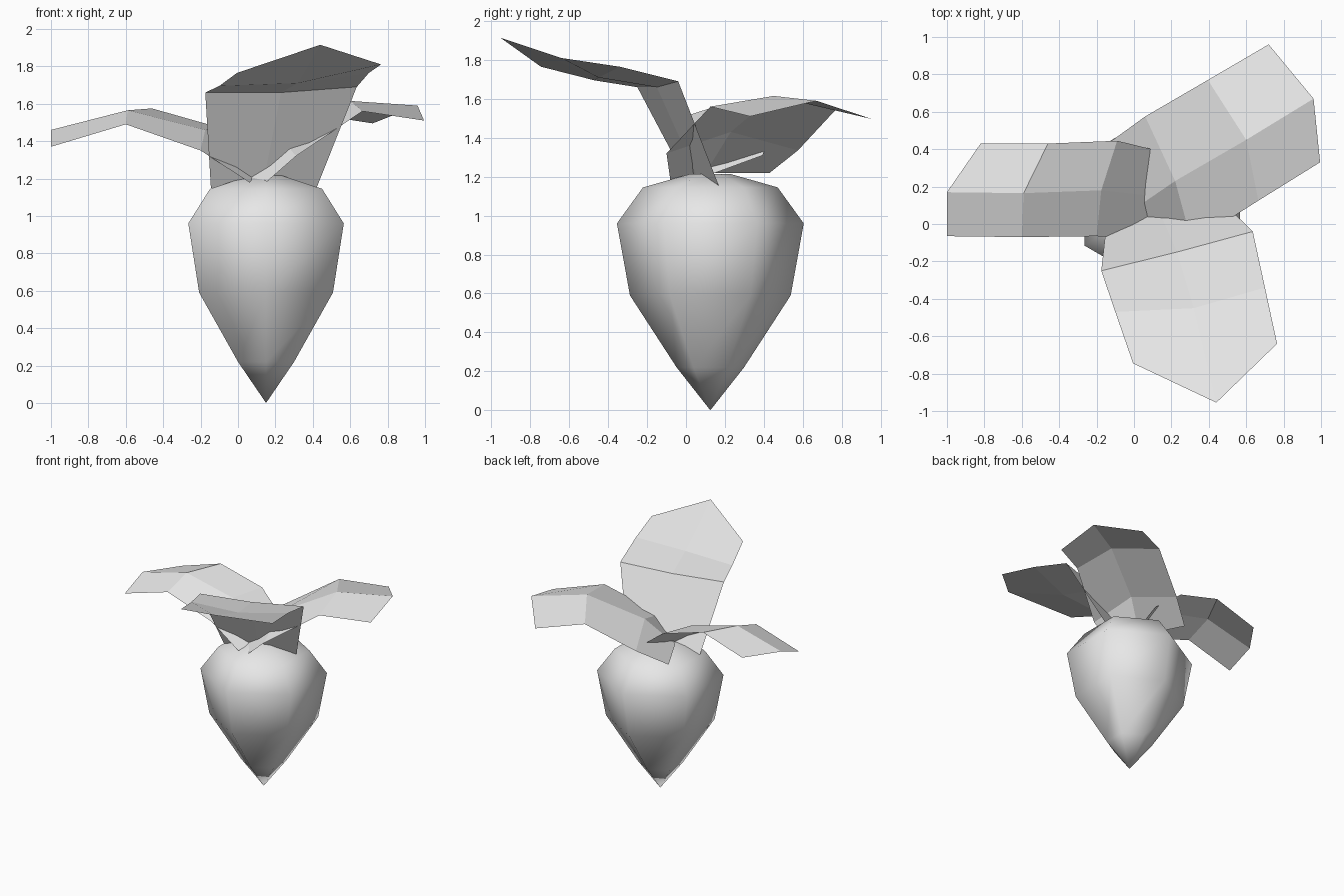
import bpy, bmesh, math

cube = bpy.data.objects.get("Cube")
if cube:
    bpy.data.objects.remove(cube, do_unlink=True)

# Single pale grey for the whole plant
grey = bpy.data.materials.new("pale_grey")
grey.use_nodes = True
grey.diffuse_color = (0.8, 0.8, 0.8, 1)
grey.node_tree.nodes["Principled BSDF"].inputs["Base Color"].default_value = (0.8, 0.8, 0.8, 1)


def finish(name, bm):
    """Turn a bmesh into a named, coloured object."""
    mesh = bpy.data.meshes.new(name)
    bm.to_mesh(mesh)
    bm.free()
    mesh.materials.append(grey)
    obj = bpy.data.objects.new(name, mesh)
    bpy.context.collection.objects.link(obj)
    return obj


def lathe(name, centre, profile, sides):
    """Revolve (radius, height) rings; closes the last ring and starts at a tip."""
    bm = bmesh.new()
    cx, cy = centre
    tip = bm.verts.new((cx, cy, 0))
    rings = []
    for radius, z in profile:
        ring = []
        for i in range(sides):
            a = math.pi / 2 + math.tau * i / sides
            ring.append(bm.verts.new((cx + radius * math.cos(a), cy + radius * math.sin(a), z)))
        rings.append(ring)
    for i in range(sides):
        j = (i + 1) % sides
        bm.faces.new((tip, rings[0][j], rings[0][i]))
        for low, high in zip(rings, rings[1:]):
            bm.faces.new((low[i], low[j], high[j], high[i]))
    bm.faces.new(rings[-1])
    bmesh.ops.recalc_face_normals(bm, faces=bm.faces)
    return finish(name, bm)


def leaf(name, *rows):
    """Thin folded blade: each row is an edge, a midrib and an edge point."""
    bm = bmesh.new()
    grid = [[bm.verts.new(p) for p in row] for row in rows]
    for near, far in zip(grid, grid[1:]):
        for i in range(len(near) - 1):
            bm.faces.new((near[i], near[i + 1], far[i + 1], far[i]))
    bmesh.ops.recalc_face_normals(bm, faces=bm.faces)
    # Keep the upper side of the blade as its outside
    if sum(f.normal.z * f.calc_area() for f in bm.faces) < 0:
        bmesh.ops.reverse_faces(bm, faces=bm.faces)
    return finish(name, bm)


# Six-sided root bulb
bulb = lathe("root_bulb", (0.15, 0.125),
             [(0.173, 0.22), (0.413, 0.59), (0.48, 0.96), (0.346, 1.145), (0.1, 1.215)], 6)
bpy.ops.object.select_all(action="DESELECT")
bulb.select_set(True)
bpy.context.view_layer.objects.active = bulb
bpy.ops.object.shade_smooth_by_angle(angle=math.radians(65))

# Tall leaf that bends over the front
leaf("front_leaf",
     [(-0.145, 0.02, 1.15), (0.13, 0.08, 1.15), (0.42, 0.17, 1.15)],
     [(-0.175, -0.25, 1.66), (0.23, -0.15, 1.66), (0.635, -0.04, 1.69)],
     [(-0.1, -0.47, 1.695), (0.32, -0.45, 1.71), (0.7, -0.34, 1.765)],
     [(-0.005, -0.745, 1.765), (0.44, -0.955, 1.915), (0.765, -0.64, 1.81)])

# Low leaf reaching out along -x
leaf("right_leaf",
     [(0.06, -0.08, 1.18), (0.1, 0.15, 1.22), (0.115, 0.395, 1.31)],
     [(-0.2, -0.065, 1.35), (-0.175, 0.18, 1.46), (-0.09, 0.445, 1.47)],
     [(-0.6, -0.07, 1.49), (-0.59, 0.165, 1.565), (-0.46, 0.43, 1.575)],
     [(-1, -0.065, 1.37), (-1, 0.17, 1.46), (-0.82, 0.43, 1.46)])

# Low leaf reaching towards the back on +x
leaf("back_left_leaf",
     [(0.15, -0.08, 1.18), (0.03, 0.1, 1.22), (-0.14, 0.43, 1.22)],
     [(0.31, -0.1, 1.32), (0.22, 0.23, 1.43), (0.06, 0.575, 1.335)],
     [(0.665, 0.125, 1.56), (0.6, 0.45, 1.615), (0.395, 0.77, 1.545)],
     [(0.995, 0.33, 1.51), (0.96, 0.67, 1.59), (0.72, 0.96, 1.495)])
